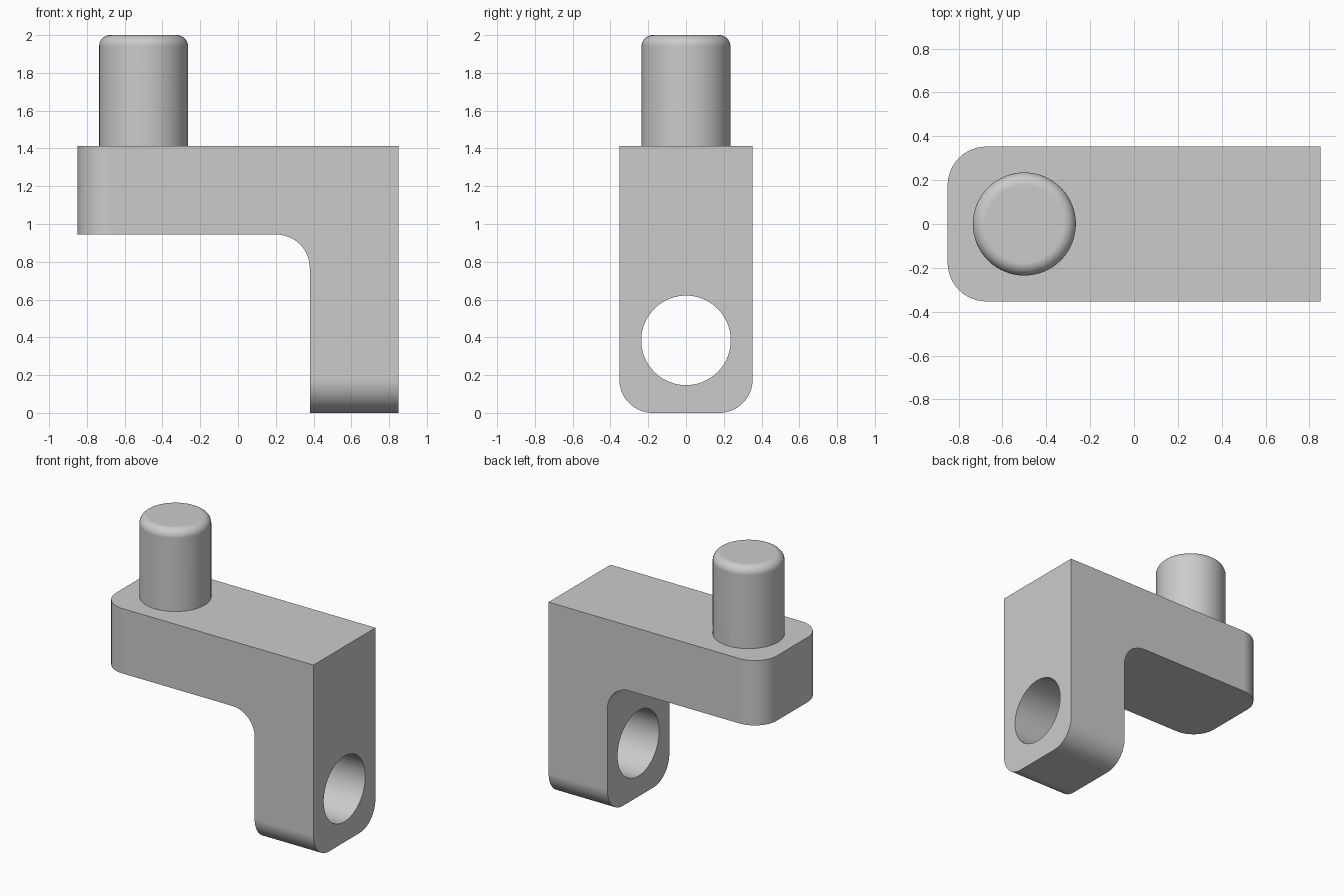
import bpy
import bmesh
import math
from mathutils import Matrix, Vector

cube = bpy.data.objects.get("Cube")
if cube:
    bpy.data.objects.remove(cube, do_unlink=True)

HALF_LENGTH, HALF_WIDTH = 0.85, 0.353
TOP, ARM_BOTTOM, LEG_INNER = 1.412, 0.944, 0.38
FILLET = 0.177
PIN_X, PIN_RADIUS = -0.5, 0.235
HOLE_Z, HOLE_RADIUS = 0.384, 0.237

grey = bpy.data.materials.new("plain grey")
grey.use_nodes = True
grey.diffuse_color = (0.6, 0.6, 0.6, 1)
grey.node_tree.nodes["Principled BSDF"].inputs["Base Color"].default_value = (0.6, 0.6, 0.6, 1)


def make_object(name, bm):
    bmesh.ops.recalc_face_normals(bm, faces=bm.faces)
    mesh = bpy.data.meshes.new(name)
    bm.to_mesh(mesh)
    bm.free()
    mesh.materials.append(grey)
    obj = bpy.data.objects.new(name, mesh)
    bpy.context.collection.objects.link(obj)
    return obj


def activate(obj):
    bpy.ops.object.select_all(action='DESELECT')
    obj.select_set(True)
    bpy.context.view_layer.objects.active = obj


def smooth(obj):
    activate(obj)
    bpy.ops.object.shade_smooth_by_angle(angle=math.radians(30))
    weighted = obj.modifiers.new("flat faces", 'WEIGHTED_NORMAL')
    weighted.keep_sharp = True


def round_edges(bm, edges, radius, segments):
    bmesh.ops.bevel(bm, geom=edges, offset=radius, offset_type='OFFSET',
                    segments=segments, profile=0.5, affect='EDGES')


# L-shaped bracket extruded across its width
bm = bmesh.new()
outline = [(-HALF_LENGTH, TOP), (-HALF_LENGTH, ARM_BOTTOM), (LEG_INNER, ARM_BOTTOM),
           (LEG_INNER, 0), (HALF_LENGTH, 0), (HALF_LENGTH, TOP)]
side = bm.faces.new([bm.verts.new((x, -HALF_WIDTH, z)) for x, z in outline])
extruded = bmesh.ops.extrude_face_region(bm, geom=[side])["geom"]
bmesh.ops.translate(bm, vec=(0, 2 * HALF_WIDTH, 0),
                    verts=[v for v in extruded if isinstance(v, bmesh.types.BMVert)])
bmesh.ops.recalc_face_normals(bm, faces=bm.faces)


def is_rounded(edge):
    a, b = (v.co for v in edge.verts)
    middle, along = (a + b) / 2, b - a
    arm_end = middle.x < -HALF_LENGTH + 0.01 and abs(along.z) > 0.1
    leg_end = middle.z < 0.01 and abs(along.x) > 0.1
    inner = (middle - Vector((LEG_INNER, 0, ARM_BOTTOM))).length < 0.01
    return arm_end or leg_end or inner


round_edges(bm, [e for e in bm.edges if is_rounded(e)], FILLET, 16)
bracket = make_object("bracket", bm)

# Round hole through the leg
bm = bmesh.new()
bmesh.ops.create_cone(bm, cap_ends=True, segments=64, radius1=HOLE_RADIUS, radius2=HOLE_RADIUS,
                      depth=1, matrix=Matrix.Translation((0.6, 0, HOLE_Z))
                      @ Matrix.Rotation(math.pi / 2, 4, 'Y'))
cutter = make_object("hole_cutter", bm)
cutter.hide_render = True
activate(bracket)
cut = bracket.modifiers.new("hole", 'BOOLEAN')
cut.operation = 'DIFFERENCE'
cut.solver = 'EXACT'
cut.object = cutter
bpy.ops.object.modifier_apply(modifier=cut.name)
bpy.data.objects.remove(cutter, do_unlink=True)
smooth(bracket)

# Upright pin with a rounded top rim, open where it meets the arm
bm = bmesh.new()
height = 2 - TOP
bmesh.ops.create_cone(bm, cap_ends=True, segments=64, radius1=PIN_RADIUS, radius2=PIN_RADIUS,
                      depth=height, matrix=Matrix.Translation((PIN_X, 0, TOP + height / 2)))
bottom = [f for f in bm.faces if all(v.co.z < TOP + 0.01 for v in f.verts)]
bmesh.ops.delete(bm, geom=bottom, context='FACES_ONLY')
rim = [e for e in bm.edges if all(v.co.z > 1.99 for v in e.verts)]
round_edges(bm, rim, 0.058, 8)
smooth(make_object("pin", bm))
